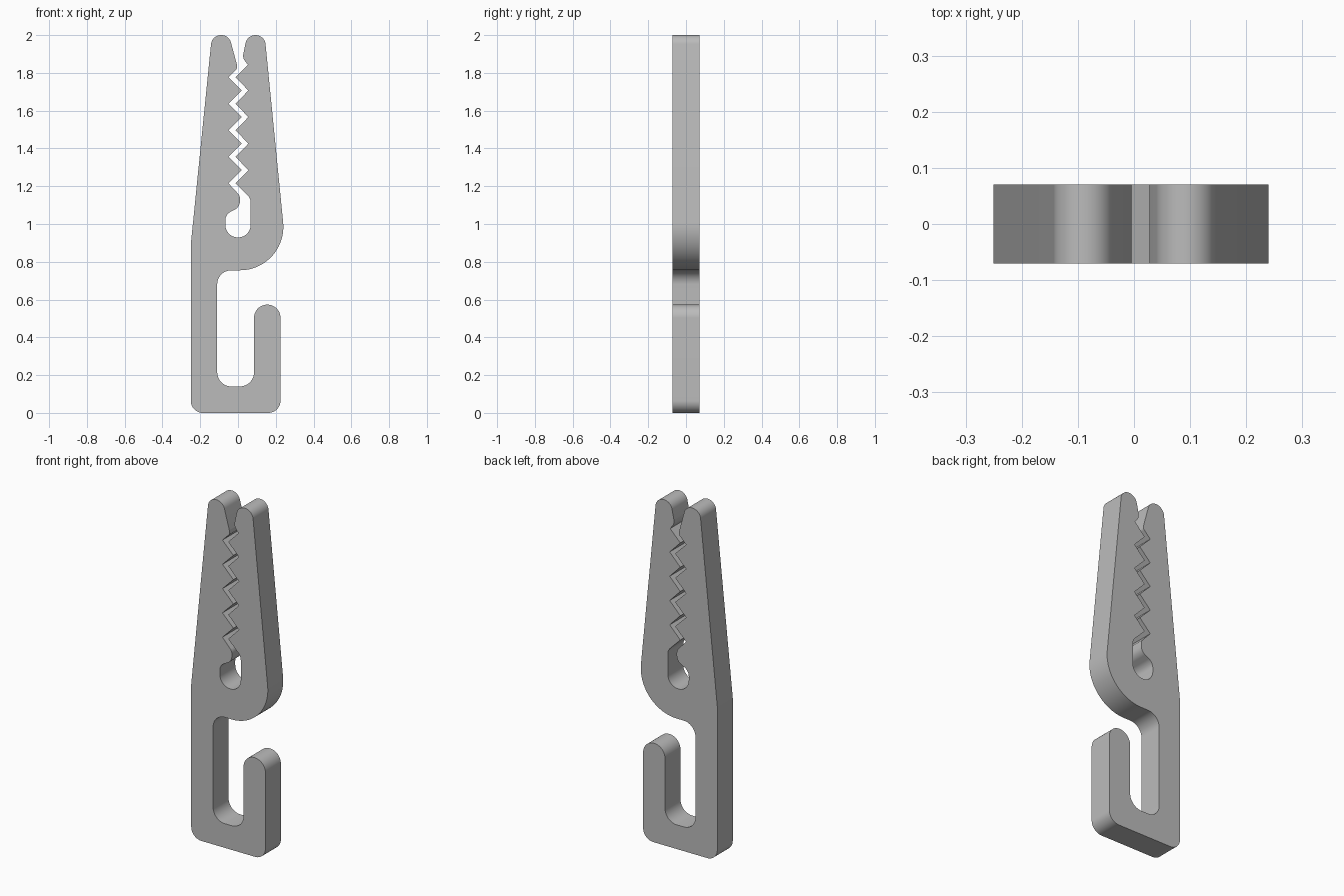
import bpy, bmesh, math
from mathutils import Vector

cube = bpy.data.objects.get("Cube")
if cube:
    bpy.data.objects.remove(cube, do_unlink=True)

HALF_DEPTH = 0.0705
PITCH = 0.1405          # distance between teeth
TOP_TOOTH = 1.777       # height of the uppermost tooth notch


def fillet(before, corner, after, radius):
    """Points of a round that replaces one corner of the outline."""
    p = Vector(corner)
    a = (Vector(before) - p).normalized()
    b = (Vector(after) - p).normalized()
    half = a.angle(b) / 2
    if radius == 0:
        return [p]
    centre = p + (a + b).normalized() * radius / math.sin(half)
    reach = radius / math.tan(half)
    start, end = p + a * reach - centre, p + b * reach - centre
    sweep = math.pi - 2 * half
    steps = max(3, math.ceil(sweep / math.radians(4)))
    return [centre + (start * math.sin(sweep * (1 - i / steps))
                      + end * math.sin(sweep * i / steps)) / math.sin(sweep)
            for i in range(steps + 1)]


def teeth(notch_x, peak_x):
    """Zigzag from top to bottom along one jaw."""
    points = []
    for i in range(5):
        z = TOP_TOOTH - i * PITCH
        points.append((notch_x, z, 0))
        if i < 4:
            points.append((peak_x, z - PITCH / 2, 0))
    return points


# Outline corners: x, z, rounding radius
hook = [(-0.25, 0, 0.065), (0.225, 0, 0.065),
        (0.225, 0.573, 0.0695), (0.085, 0.573, 0.0695),
        (0.085, 0.14, 0.075), (-0.11, 0.14, 0.075), (-0.11, 0.755, 0.075)]
right_jaw = [(0.264, 0.755, 0.23), (0.141, 2, 0.053), (0.049, 2, 0.053),
             (0.024, 1.88, 0.045), (0.052, 1.843, 0)] + teeth(-0.013, 0.055)
spring_hole = [(0.067, 1.135, 0.05), (0.067, 0.929, 0.0665),
               (-0.067, 0.929, 0.0665), (-0.067, 1.05, 0.05),
               (0.01, 1.09, 0.05), (0.01, 1.15, 0.04)]
left_jaw = teeth(-0.05, 0.02)[::-1] + [
    (-0.004, 1.823, 0.02), (-0.006, 1.845, 0.02),
    (-0.048, 2, 0.053), (-0.138, 2, 0.053), (-0.25, 0.89, 0)]
corners = hook + right_jaw + spring_hole + left_jaw

outline = []
for i, (x, z, r) in enumerate(corners):
    before = corners[i - 1][:2]
    after = corners[(i + 1) % len(corners)][:2]
    outline += fillet(before, (x, z), after, r)

# Extrude the outline into a flat clip
bm = bmesh.new()
face = bm.faces.new([bm.verts.new((p.x, -HALF_DEPTH, p.y)) for p in outline])
result = bmesh.ops.extrude_face_region(bm, geom=[face], use_keep_orig=True)
verts = [v for v in result["geom"] if isinstance(v, bmesh.types.BMVert)]
bmesh.ops.translate(bm, verts=verts, vec=(0, 2 * HALF_DEPTH, 0))
bmesh.ops.recalc_face_normals(bm, faces=bm.faces)
mesh = bpy.data.meshes.new("hook_clip")
bm.to_mesh(mesh)
bm.free()

clip = bpy.data.objects.new("hook_clip", mesh)
bpy.context.collection.objects.link(clip)

# Plain grey plastic
grey = bpy.data.materials.new("grey_plastic")
grey.use_nodes = True
colour = (0.5, 0.5, 0.5, 1)
grey.diffuse_color = colour
grey.node_tree.nodes["Principled BSDF"].inputs["Base Color"].default_value = colour
mesh.materials.append(grey)

# Smooth the rounds, keep the straight edges crisp
bpy.ops.object.select_all(action="DESELECT")
clip.select_set(True)
bpy.context.view_layer.objects.active = clip
bpy.ops.object.shade_smooth_by_angle(angle=math.radians(5))
